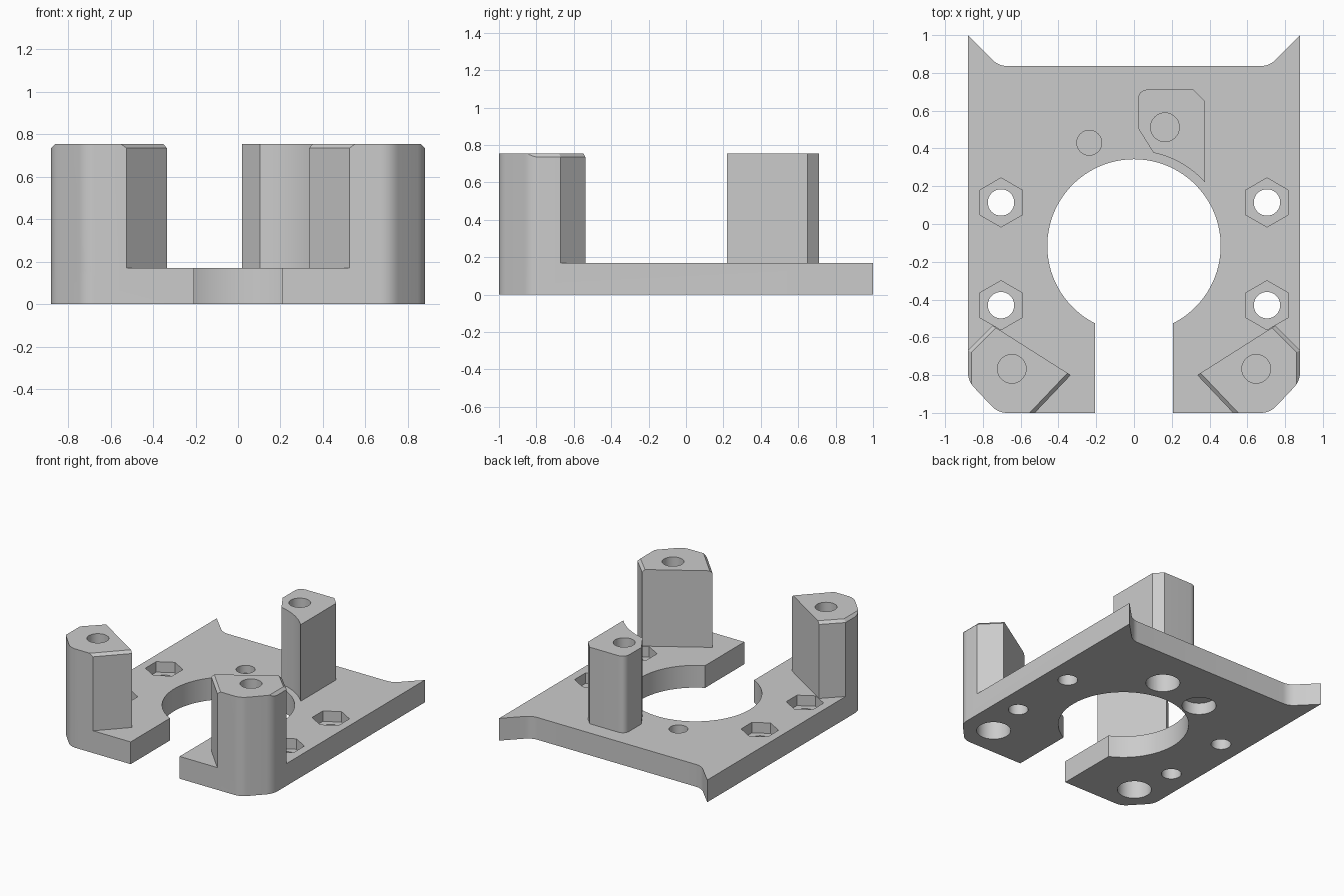
import bpy, bmesh, math
from mathutils import Vector, Matrix

cube = bpy.data.objects.get("Cube")
if cube:
    bpy.data.objects.remove(cube, do_unlink=True)

PLATE_TOP, POST_TOP, BEVEL = 0.17, 0.755, 0.02
BORE_Y, BORE_R = -0.116, 0.459

grey = bpy.data.materials.new("light_grey")
grey.use_nodes = True
colour = (0.6, 0.6, 0.6, 1)
grey.diffuse_color = colour
grey.node_tree.nodes["Principled BSDF"].inputs["Base Color"].default_value = colour


def rounded(points, steps=8):
    """Expand (x, y, setback) corners into short curves; plain (x, y) stay sharp."""
    out = []
    for i, p in enumerate(points):
        c = Vector(p[:2])
        if len(p) == 2:
            out.append(c)
            continue
        a = c + (Vector(points[i - 1][:2]) - c).normalized() * p[2]
        b = c + (Vector(points[(i + 1) % len(points)][:2]) - c).normalized() * p[2]
        for k in range(steps + 1):
            t = k / steps
            out.append(a * (1 - t) ** 2 + c * 2 * t * (1 - t) + b * t * t)
    return out


def arc(radius, start, end, steps):
    """Points on a circle around the main bore, angles in radians."""
    angles = [start + (end - start) * k / steps for k in range(steps + 1)]
    return [(radius * math.cos(a), BORE_Y + radius * math.sin(a)) for a in angles]


def prism(points, z0, z1):
    bm = bmesh.new()
    face = bm.faces.new([bm.verts.new((p[0], p[1], z0)) for p in points])
    top = bmesh.ops.extrude_face_region(bm, geom=[face])["geom"]
    verts = [v for v in top if isinstance(v, bmesh.types.BMVert)]
    bmesh.ops.translate(bm, verts=verts, vec=(0, 0, z1 - z0))
    return bm


def make_object(name, bm):
    bmesh.ops.recalc_face_normals(bm, faces=bm.faces)
    mesh = bpy.data.meshes.new(name)
    bm.to_mesh(mesh)
    bm.free()
    mesh.materials.append(grey)
    obj = bpy.data.objects.new(name, mesh)
    bpy.context.collection.objects.link(obj)
    return obj


def combine(target, tool, operation):
    mod = target.modifiers.new(operation.lower(), "BOOLEAN")
    mod.operation, mod.object, mod.solver = operation, tool, "EXACT"
    bpy.context.view_layer.objects.active = target
    bpy.ops.object.modifier_apply(modifier=mod.name)
    bpy.data.objects.remove(tool, do_unlink=True)


def drill(target, x, y, r, z0, z1, sides=40):
    turn = math.pi / 2
    ring = [(x + r * math.cos(turn + math.tau * k / sides),
             y + r * math.sin(turn + math.tau * k / sides)) for k in range(sides)]
    combine(target, make_object("cutter", prism(ring, z0, z1)), "DIFFERENCE")


# Slotted base plate with pointed rear corners
slot_angle = -math.acos(0.207 / BORE_R)
half = arc(BORE_R, math.pi / 2, slot_angle, 40)
half += [(0.207, -1), (0.72, -1, 0.05), (0.88, -0.83, 0.05), (0.88, 1),
         (0.717, 0.836, 0.05), (0, 0.836)]
right = rounded(half)
left = [(-p[0], p[1]) for p in reversed(right[1:-1])]
bracket = make_object("mounting_bracket", prism(right + left, 0, PLATE_TOP))

# Front posts, bevelled along three top edges
front_outline = [(0.335, -0.80), (0.525, -1), (0.72, -1, 0.05), (0.88, -0.83, 0.05),
                 (0.88, -0.67), (0.748, -0.538)]
for name, side in (("left_front_post", 1), ("right_front_post", -1)):
    bm = prism(rounded(front_outline), PLATE_TOP / 2, POST_TOP)
    for i in (0, 3, 4):
        a, b = Vector(front_outline[i][:2]), Vector(front_outline[i + 1][:2])
        d = (b - a).normalized()
        cut = bmesh.ops.bisect_plane(
            bm, geom=bm.verts[:] + bm.edges[:] + bm.faces[:], clear_outer=True,
            plane_co=(a.x, a.y, POST_TOP - BEVEL), plane_no=(d.y, -d.x, 1))
        edges = [e for e in cut["geom_cut"] if isinstance(e, bmesh.types.BMEdge)]
        bmesh.ops.edgenet_fill(bm, edges=edges)
    bm.transform(Matrix.Diagonal((side, 1, 1, 1)))
    combine(bracket, make_object(name, bm), "UNION")

# Rear post with a hollow face that follows the bore
hollow = arc(0.504, math.atan2(0.493, 0.103), math.atan2(0.336, 0.375), 12)
rear_outline = hollow + [(0.375, 0.65), (0.315, 0.712), (0.02, 0.712, 0.06), (0.02, 0.51)]
rear_post = make_object("rear_post", prism(rounded(rear_outline), PLATE_TOP / 2, POST_TOP))
combine(bracket, rear_post, "UNION")

# Screw holes with hexagonal nut pockets
for side in (1, -1):
    for y in (0.114, -0.43):
        drill(bracket, side * 0.704, y, 0.13, 0.09, 0.3, 6)
        drill(bracket, side * 0.704, y, 0.07, -0.1, 0.3)

# Post bores: narrow from the top, wide from below
for x, y in ((0.647, -0.767), (-0.647, -0.767), (0.164, 0.512)):
    drill(bracket, x, y, 0.076, 0.5, 1)
    drill(bracket, x, y, 0.12, -0.1, 0.46)

# Small rear hole with its counterbore
drill(bracket, -0.237, 0.43, 0.066, 0.11, 0.3)
drill(bracket, -0.237, 0.43, 0.12, -0.1, 0.09)

# Smooth curved walls, crisp edges
bpy.ops.object.select_all(action="DESELECT")
bracket.select_set(True)
bpy.context.view_layer.objects.active = bracket
bpy.ops.object.shade_smooth_by_angle(angle=math.radians(25))
